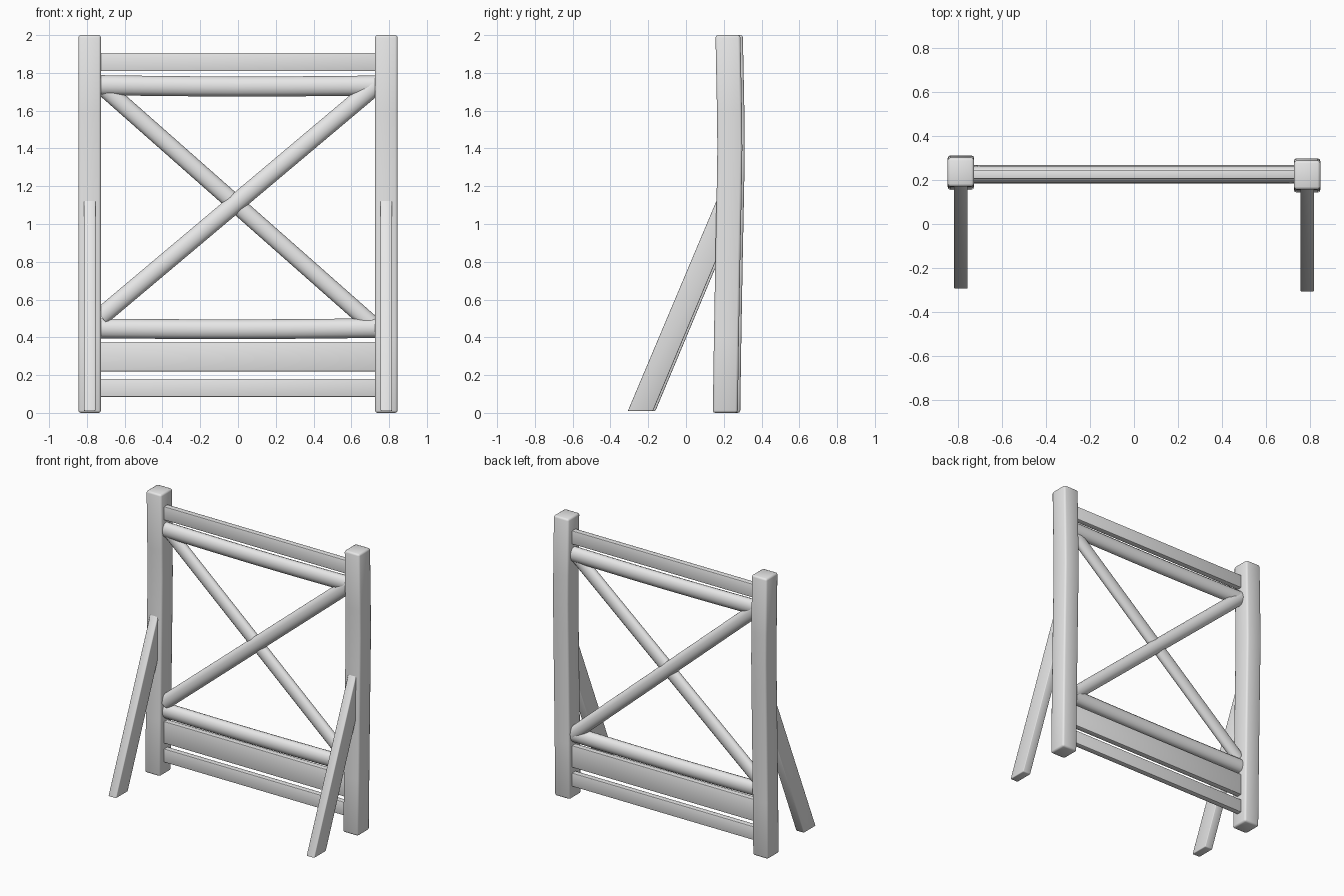
import bpy, bmesh, math
from mathutils import Vector

cube = bpy.data.objects.get("Cube")
if cube:
    bpy.data.objects.remove(cube, do_unlink=True)

wood = bpy.data.materials.new("pale_grey")
wood.use_nodes = True
wood.diffuse_color = (0.8, 0.8, 0.8, 1)
wood.node_tree.nodes["Principled BSDF"].inputs["Base Color"].default_value = (0.8, 0.8, 0.8, 1)


def loft(name, rings, bevel=0.0, angle=50):
    """Skin matching rings of points, cap both ends and shade smooth."""
    bm = bmesh.new()
    loops = [[bm.verts.new(p) for p in ring] for ring in rings]
    n = len(loops[0])
    for a, b in zip(loops, loops[1:]):
        for i in range(n):
            j = (i + 1) % n
            bm.faces.new((a[i], a[j], b[j], b[i]))
    bm.faces.new(loops[0])
    bm.faces.new(loops[-1])
    bmesh.ops.recalc_face_normals(bm, faces=bm.faces)
    mesh = bpy.data.meshes.new(name)
    bm.to_mesh(mesh)
    bm.free()
    mesh.materials.append(wood)
    obj = bpy.data.objects.new(name, mesh)
    bpy.context.collection.objects.link(obj)
    bpy.ops.object.select_all(action='DESELECT')
    obj.select_set(True)
    bpy.context.view_layer.objects.active = obj
    if bevel:
        mod = obj.modifiers.new("soft_edges", 'BEVEL')
        mod.width = bevel
        mod.segments = 2
        mod.limit_method = 'ANGLE'
        bpy.ops.object.modifier_apply(modifier=mod.name)
    bpy.ops.object.shade_smooth_by_angle(angle=math.radians(angle))
    return obj


def pole(name, start, end, radius, depth, sag=0.0, sides=14, steps=6):
    """Slightly flattened round pole lying in the xz plane."""
    start, end = Vector(start), Vector(end)
    along = (end - start).normalized()
    up = Vector((-along.z, 0, along.x))
    rings = []
    for s in range(steps + 1):
        t = s / steps
        c = start.lerp(end, t) - up * sag * math.sin(math.pi * t)
        rings.append([c + up * radius * math.cos(2 * math.pi * k / sides)
                      + Vector((0, depth * math.sin(2 * math.pi * k / sides), 0))
                      for k in range(sides)])
    return loft(name, rings)


def board(name, z0, z1, y=0.225, thick=0.04, half=0.74):
    section = [(y - thick / 2, z0), (y + thick / 2, z0), (y + thick / 2, z1), (y - thick / 2, z1)]
    return loft(name, [[(x, a, b) for a, b in section] for x in (-half, half)], 0.003)


# Slightly bowed square posts and the sloping braces in front of them
bow = [(0, 0.208), (0.4, 0.214), (0.8, 0.221), (1.2, 0.229),
       (1.4, 0.232), (1.6, 0.23), (2, 0.222)]
corners = [(-1, -1), (1, -1), (1, 1), (-1, 1)]
for side, x, shift in (("right", -0.785, 0.013), ("left", 0.785, 0.0)):
    loft(side + "_post",
         [[(x + 0.06 * a, y + shift + 0.066 * b, z) for a, b in corners] for z, y in bow], 0.013)
    slope = [(-0.308, 0.01), (-0.175, 0.01), (0.175, 0.845), (0.175, 1.155)]
    loft(side + "_brace",
         [[(x + dx, y + shift, z) for y, z in slope] for dx in (-0.031, 0.031)], 0.005)

# Round cross rails
pole("upper_rail", (-0.74, 0.225, 1.735), (0.74, 0.225, 1.733), 0.053, 0.04, 0.006)
pole("lower_rail", (-0.74, 0.225, 0.447), (0.74, 0.225, 0.449), 0.052, 0.04, 0.005)

# Crossed diagonal poles
pole("rising_diagonal", (-0.725, 0.216, 0.51), (0.725, 0.216, 1.73), 0.048, 0.034)
pole("falling_diagonal", (-0.725, 0.234, 1.735), (0.725, 0.234, 0.455), 0.046, 0.034)

# Flat boards
board("top_board", 1.81, 1.905)
board("wide_bottom_board", 0.22, 0.375)
board("narrow_bottom_board", 0.085, 0.18)
